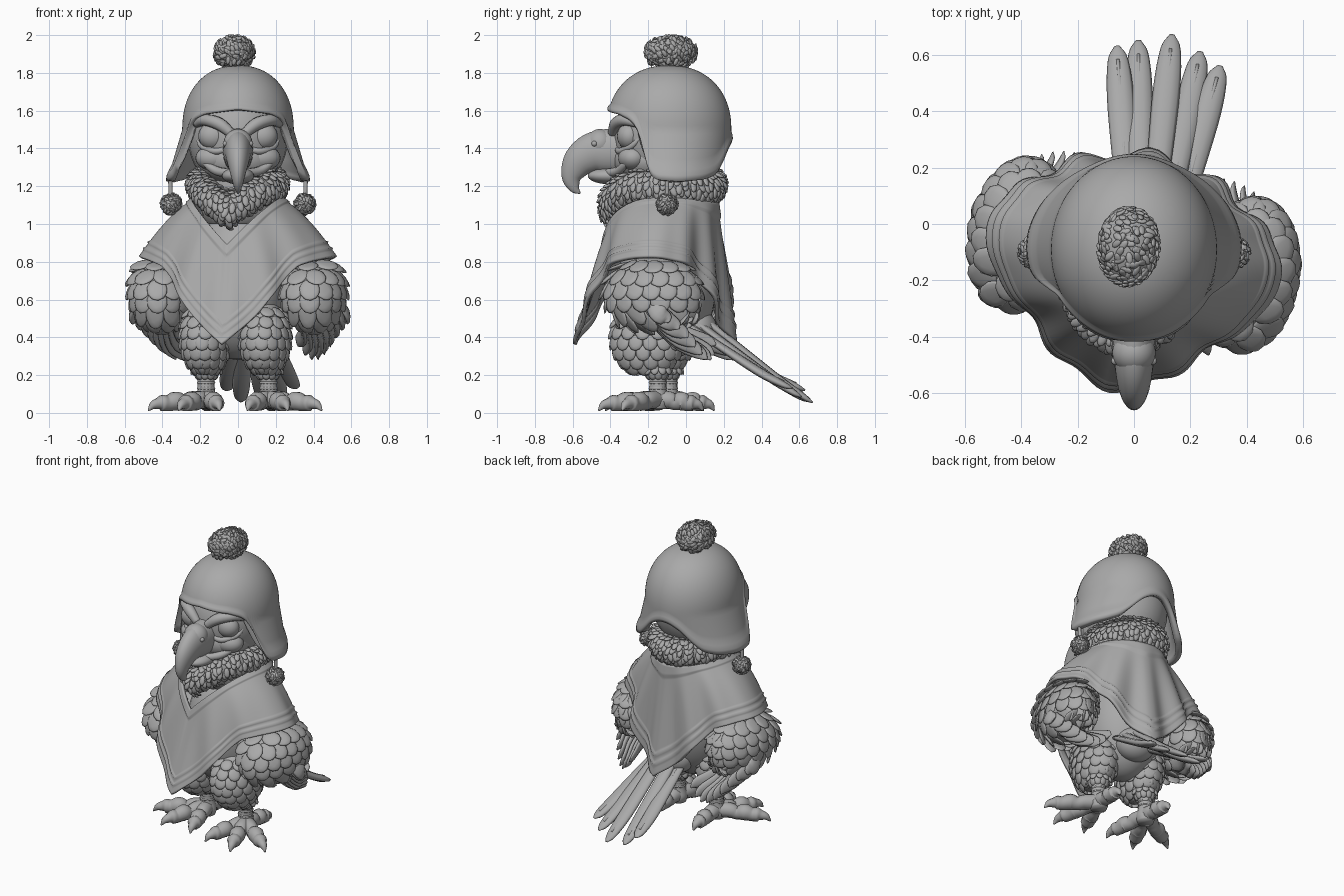
import bpy, bmesh, math, random
from mathutils import Vector as V, Matrix as M

random.seed(4)
cube = bpy.data.objects.get("Cube")
if cube:
    bpy.data.objects.remove(cube)

grey = bpy.data.materials.new("plain grey")
grey.use_nodes = True
grey.diffuse_color = (0.4, 0.4, 0.4, 1)
grey.node_tree.nodes["Principled BSDF"].inputs["Base Color"].default_value = (0.4, 0.4, 0.4, 1)

X, Y, Z = V((1, 0, 0)), V((0, 1, 0)), V((0, 0, 1))
MID = V((0, -0.1, 0))
# the body is turned slightly under the head
TURN = M.Translation(MID) @ M.Rotation(math.radians(-10), 4, 'Z') @ M.Translation(-MID)
SIDES = ((1, "left"), (-1, "right"))


def finish(bm, name, turned=False, thick=0):
    bmesh.ops.recalc_face_normals(bm, faces=bm.faces)
    me = bpy.data.meshes.new(name)
    bm.to_mesh(me)
    bm.free()
    me.materials.append(grey)
    for p in me.polygons:
        p.use_smooth = True
    ob = bpy.data.objects.new(name, me)
    bpy.context.scene.collection.objects.link(ob)
    if turned:
        ob.matrix_world = TURN
    if thick:
        mod = ob.modifiers.new("thickness", 'SOLIDIFY')
        mod.thickness, mod.offset = thick, -1


def table(t, x):
    """Linear lookup in a list of (x, y) pairs."""
    for (a, p), (b, q) in zip(t, t[1:]):
        if x <= b:
            return p + (q - p) * (x - a) / (b - a)
    return t[-1][1]


def skin(bm, rings, caps=True):
    rows = [[bm.verts.new(p) for p in r] for r in rings]
    n = len(rows[0])
    for a, b in zip(rows, rows[1:]):
        for i in range(n):
            bm.faces.new((a[i], a[(i + 1) % n], b[(i + 1) % n], b[i]))
    if caps:
        bm.faces.new(rows[0])
        bm.faces.new(rows[-1])


def tube(bm, pts, flat=1, up=Z, sides=10, steps=4):
    """Smooth round or flattened tube through (x, y, z, radius) points."""
    q = [V(p) for p in pts]
    q = [q[0] * 2 - q[1]] + q + [q[-1] * 2 - q[-2]]
    path = []
    for a, b, c, d in zip(q, q[1:], q[2:], q[3:]):
        for k in range(steps):
            t = k / steps
            path.append(0.5 * (2 * b + (c - a) * t + (2 * a - 5 * b + 4 * c - d) * t * t
                               + (3 * b - a - 3 * c + d) * t ** 3))
    path.append(q[-2])
    rings = []
    for i, p in enumerate(path):
        t = (path[min(i + 1, len(path) - 1)] - path[max(i - 1, 0)]).to_3d().normalized()
        side = t.cross(up).normalized()
        nrm = side.cross(t)
        r = max(p[3], 0.002)
        angles = [math.tau * k / sides for k in range(sides)]
        rings.append([p.to_3d() + side * r * math.cos(w) + nrm * r * flat * math.sin(w) for w in angles])
    skin(bm, rings)


def ball(bm, c, r, u=28, v=18):
    m = M.Translation(V(c)) @ M.Diagonal((*r, 1))
    bmesh.ops.create_uvsphere(bm, u_segments=u, v_segments=v, radius=1, matrix=m)


def leaf(bm, p, d, n, length, width, thick):
    """One flat pointed-oval feather or tuft starting at p along d."""
    d = d.normalized()
    w = d.cross(n).normalized()
    n = w.cross(d)
    m = M((w * width / 2, d * length / 2, n * thick / 2)).transposed().to_4x4()
    m.translation = p + d * length * 0.35
    bmesh.ops.create_icosphere(bm, subdivisions=2, radius=1, matrix=m)


def scales(bm, c, r, rows, length, width, sweep=V(), lift=0.15):
    """Overlapping feather rows on an ellipsoid; rows are (elevation, count)."""
    c, r = V(c), V(r)
    for j, (el, n) in enumerate(rows):
        e = math.radians(el)
        for i in range(n):
            a = math.tau * (i + 0.5 * (j % 2)) / n
            u = V((math.cos(a) * math.cos(e), math.sin(a) * math.cos(e), math.sin(e)))
            p = c + u * r
            nrm = V((u.x / r.x, u.y / r.y, u.z / r.z)).normalized()
            down = sweep - Z
            down = (down - nrm * down.dot(nrm)).normalized()
            leaf(bm, p, down + nrm * lift, nrm, length, width, 0.022)


def fuzz(bm, c, r, n, size):
    """Fluffy ball covered in flat tufts."""
    c, r = V(c), V(r)
    ball(bm, c, r, 20, 12)
    for i in range(n):
        z = 1 - (2 * i + 1) / n
        a = i * 2.39996
        u = V((math.cos(a), math.sin(a), 0)) * math.sqrt(1 - z * z) + Z * z
        d = u.cross(V((random.uniform(-1, 1), random.uniform(-1, 1), 0.4))).normalized() + u * 0.15
        leaf(bm, c + u * r, d, u, size, size * 0.55, size * 0.3)


# hat: dome with hanging ear flaps, rim height set by the angle from the front
RIM = [(0, 1.605), (37, 1.58), (52, 1.55), (61, 1.5), (66, 1.38), (70, 1.27), (77, 1.235),
       (100, 1.225), (125, 1.235), (140, 1.26), (150, 1.32), (160, 1.39), (172, 1.43), (180, 1.435)]
N = 120


def hat_point(i, v):
    a = math.tau * i / N
    deg = abs((math.degrees(a) + 180) % 360 - 180)
    rim = sum(table(RIM, min(180, abs(deg + k))) for k in (-3, 0, 3)) / 3
    z = 1.84 - (1.84 - rim) * v * v
    if z > 1.5:
        dome = max(0, 1 - ((z - 1.5) / 0.34) ** 2.2) ** 0.455
        wide, deep = 0.295 * dome, 0.33 * dome
    else:
        drop = (1.5 - z) / 0.27
        wide, deep = 0.295 + 0.08 * drop, 0.33 - 0.015 * drop
    lip = 0.012 * max(0, min(1, (v - 0.93) * 30)) * (1 - max(0, v - 0.97) * 15)
    return V((math.sin(a) * (wide + lip), -0.09 - math.cos(a) * (deep + lip), z))


bm = bmesh.new()
skin(bm, [[hat_point(i, j / 40) for i in range(N)] for j in range(1, 41)], caps=False)
ball(bm, (0, -0.09, 1.825), (0.07, 0.08, 0.015))
finish(bm, "hat", thick=0.04)
bm = bmesh.new()
fuzz(bm, (-0.02, -0.08, 1.908), (0.102, 0.133, 0.083), 260, 0.045)
finish(bm, "hat_pompom")
for s, side in SIDES:
    bm = bmesh.new()
    tube(bm, [(s * 0.36, -0.1, 1.26, 0.011), (s * 0.355, -0.1, 1.13, 0.011)], up=Y)
    fuzz(bm, (s * 0.353, -0.1, 1.105), (0.053,) * 3, 100, 0.03)
    finish(bm, side + "_tassel")

# head, neck and face
bm = bmesh.new()
ball(bm, (0, -0.1, 1.46), (0.265, 0.285, 0.3))
ball(bm, (0, -0.19, 1.34), (0.22, 0.2, 0.14))
tube(bm, [(0, -0.1, 1.0, 0.19), (0, -0.1, 1.35, 0.2)], up=Y, sides=24)
finish(bm, "head")
for s, side in SIDES:
    bm = bmesh.new()
    ball(bm, (s * 0.13, -0.3, 1.465), (0.08, 0.065, 0.072))
    finish(bm, side + "_eye")
    bm = bmesh.new()
    tube(bm, [(s * 0.22, -0.25, 1.53, 0.022), (s * 0.175, -0.325, 1.55, 0.03), (s * 0.1, -0.37, 1.53, 0.034),
              (s * 0.03, -0.39, 1.475, 0.025)])
    finish(bm, side + "_brow")
    bm = bmesh.new()
    ball(bm, (s * 0.12, -0.28, 1.35), (0.105, 0.08, 0.07))
    tube(bm, [(s * 0.05, -0.36, 1.4, 0.016), (s * 0.12, -0.35, 1.385, 0.018), (s * 0.19, -0.29, 1.41, 0.016), (s * 0.215, -0.24, 1.46, 0.01)])
    tube(bm, [(s * 0.04, -0.42, 1.27, 0.022), (s * 0.11, -0.36, 1.28, 0.024), (s * 0.17, -0.32, 1.32, 0.018), (s * 0.2, -0.27, 1.38, 0.01)])
    finish(bm, side + "_cheek")
    bm = bmesh.new()
    ball(bm, (s * 0.066, -0.485, 1.425), (0.015,) * 3, 16, 10)
    finish(bm, side + "_nostril")
bm = bmesh.new()
tube(bm, [(0, -0.31, 1.385, 0.125), (0, -0.42, 1.385, 0.118), (0, -0.5, 1.375, 0.105), (0, -0.57, 1.325, 0.085),
          (0, -0.605, 1.25, 0.055), (0, -0.59, 1.19, 0.028), (0, -0.56, 1.162, 0.004)], flat=0.66, up=X, sides=20)
ball(bm, (0, -0.455, 1.425), (0.077, 0.075, 0.078))
finish(bm, "upper_beak")
bm = bmesh.new()
ball(bm, (0, -0.4, 1.255), (0.085, 0.12, 0.045))
finish(bm, "lower_beak")


# fur collar: ring with a pointed dip in front, covered in tufts
def collar_point(a):
    s, c = math.sin(a), math.cos(a)
    dip = 0.13 * max(0, 1 - abs(s) / 0.9) if c > 0 else 0
    return V((0.185 * s, -0.115 - c * (0.27 if c > 0 else 0.25), 1.2 - dip))


bm = bmesh.new()
rings = []
for i in range(48):
    a = math.tau * i / 48
    p, out = collar_point(a), V((math.sin(a), -math.cos(a), 0))
    fan = [math.tau * k / 16 for k in range(16)]
    rings.append([p + out * 0.068 * math.cos(w) + Z * 0.085 * math.sin(w) for w in fan])
    for k in range(9):
        w = math.radians(100 - k * 22 + random.uniform(-8, 8))
        n = out * math.cos(w) + Z * math.sin(w)
        start = p + out * 0.068 * math.cos(w) + Z * 0.085 * math.sin(w)
        fall = out * math.sin(w) - Z * math.cos(w)
        sway = out.cross(Z) * random.uniform(-0.5, 0.5)
        leaf(bm, start, fall + sway + n * 0.15, n, 0.065, 0.036, 0.018)
skin(bm, rings + rings[:1], caps=False)
finish(bm, "fur_collar", True)

# poncho: draped sheet with pointed front and back, raised neck band and hem stripes
HEM = [(0, 0.36), (0.35, 0.52), (0.6, 0.66), (0.8, 0.78), (1, 0.83)]


def poncho_point(a, v):
    s, c = math.sin(a), math.cos(a)
    front = c > 0
    neck = V((0.235 * s, -c * (0.33 if front else 0.27), 1.14 - (0.25 * (1 - abs(s)) if front else 0.03 * c * c)))
    hem = V((0.53 * s, -c * (0.49 if front else 0.35), table(HEM, abs(s))))
    # the cloth tucks in between the front panel and the shoulders
    tuck = 1 - (0.14 if front else 0.06) * math.sin(2 * a) ** 2 * v
    p = neck.lerp(hem, v)
    p.x, p.y = p.x * tuck, p.y * tuck
    fold = (0.016 if front else 0.026) * v * math.cos(12 * a) * (1 - s ** 4)
    band = 0.008 * (v < 0.12 or 0.8 < v < 0.83 or 0.88 < v < 0.91)
    return MID + p + V((s, -c, 0.3)) * (fold + band) + Z * 0.03 * math.sin(math.pi * v) * abs(s)


bm = bmesh.new()
skin(bm, [[poncho_point(math.tau * i / 144, j / 48) for i in range(144)] for j in range(49)], caps=False)
finish(bm, "poncho", True, 0.02)

# torso and legs
bm = bmesh.new()
ball(bm, (0, -0.1, 0.68), (0.26, 0.26, 0.4))
ball(bm, (0.01, 0.06, 0.44), (0.13, 0.11, 0.11))
finish(bm, "torso", True)
for s, side in SIDES:
    bm = bmesh.new()
    ball(bm, (s * 0.16, -0.18, 0.4), (0.125, 0.185, 0.2))
    scales(bm, (s * 0.16, -0.18, 0.4), (0.125, 0.185, 0.195),
           [(e, 15 - abs(e) // 9) for e in (50, 32, 16, 0, -16, -32, -46)], 0.085, 0.08)
    scales(bm, (s * 0.165, -0.125, 0.24), (0.065, 0.065, 0.05), [(10, 11), (-20, 10)], 0.06, 0.045)
    finish(bm, side + "_thigh", True)
    # shank rings, then three front toes and one back toe with claws
    bm = bmesh.new()
    foot = V((s * 0.168, -0.12, 0))
    tube(bm, [(*(foot + Z * z), r) for z, r in ((0.27, 0.05), (0.2, 0.046), (0.12, 0.047), (0.06, 0.06), (0.02, 0.05))], up=Y, sides=14)
    for z in (0.1, 0.13, 0.16, 0.19):
        ball(bm, foot + Z * z, (0.05, 0.05, 0.014), 16, 8)
    for deg, size in ((54, 0.34), (16, 0.33), (-24, 0.3), (172, 0.24)):
        w = math.radians(deg + 6 + s * 6)
        d = V((s * math.sin(w), -math.cos(w), 0)) * size
        toe = ((0, 0.07, 0.05), (0.25, 0.068, 0.048), (0.38, 0.054, 0.042), (0.52, 0.062, 0.052),
               (0.66, 0.05, 0.043), (0.76, 0.052, 0.044), (0.82, 0.05, 0.032), (0.92, 0.04, 0.022), (1, 0.012, 0.004))
        tube(bm, [(*(foot + d * k + Z * z), r) for k, z, r in toe])
    finish(bm, side + "_foot", True)

# wings: feathered lobes with long feathers swept backward
for s, side in SIDES:
    bm = bmesh.new()
    c = (s * 0.41, -0.11, 0.64)
    ball(bm, c, (0.15, 0.24, 0.185))
    scales(bm, c, (0.15, 0.24, 0.185), [(55, 12), (35, 16), (16, 17), (-2, 15)], 0.13, 0.11, V((0, 0.5, 0)))
    scales(bm, c, (0.14, 0.23, 0.175), [(-18, 12), (-36, 9), (-55, 6)], 0.18, 0.1, V((0, 0.9, 0)), 0.1)
    finish(bm, side + "_wing", True)
    bm = bmesh.new()
    for i in range(9):
        k = i / 8
        base = V((s * (0.34 + 0.17 * k), -0.2 + 0.08 * k, 0.54 + 0.1 * k))
        tip = V((s * (0.27 + 0.3 * k), 0.21 - 0.2 * k * k, 0.36 - 0.16 * math.sin(math.pi * k) * (1 - k) + 0.12 * k * k))
        mid = base.lerp(tip, 0.55) + V((s * 0.03, 0, -0.02))
        tube(bm, [(*base, 0.03), (*mid, 0.05), (*base.lerp(tip, 0.88), 0.036), (*tip, 0.006)],
             flat=0.35, up=V((s, 0, 0.3)))
    finish(bm, side + "_long_feathers", True)

# tail: narrow fan of long feathers sloping to the ground, each with a raised quill
bm = bmesh.new()
TIPS = ((-0.06, 0.63, 0.12), (0.015, 0.65, 0.06), (0.135, 0.67, 0.055), (0.235, 0.61, 0.085), (0.305, 0.56, 0.13))
for i, tip in enumerate(TIPS):
    base, tip = V((-0.02 + 0.045 * i, 0.03, 0.55 - 0.05 * abs(i - 2))), V(tip)
    along = [base.lerp(tip, k) - Z * 0.03 * math.sin(math.pi * k) * k for k in (0, 0.35, 0.7, 0.92, 1)]
    tube(bm, [(*p, r) for p, r in zip(along, (0.035, 0.044, 0.048, 0.036, 0.01))], flat=0.48)
    tube(bm, [(*(p + Z * 0.017), 0.007) for p in along[:4]], sides=6)
finish(bm, "tail_feathers")
